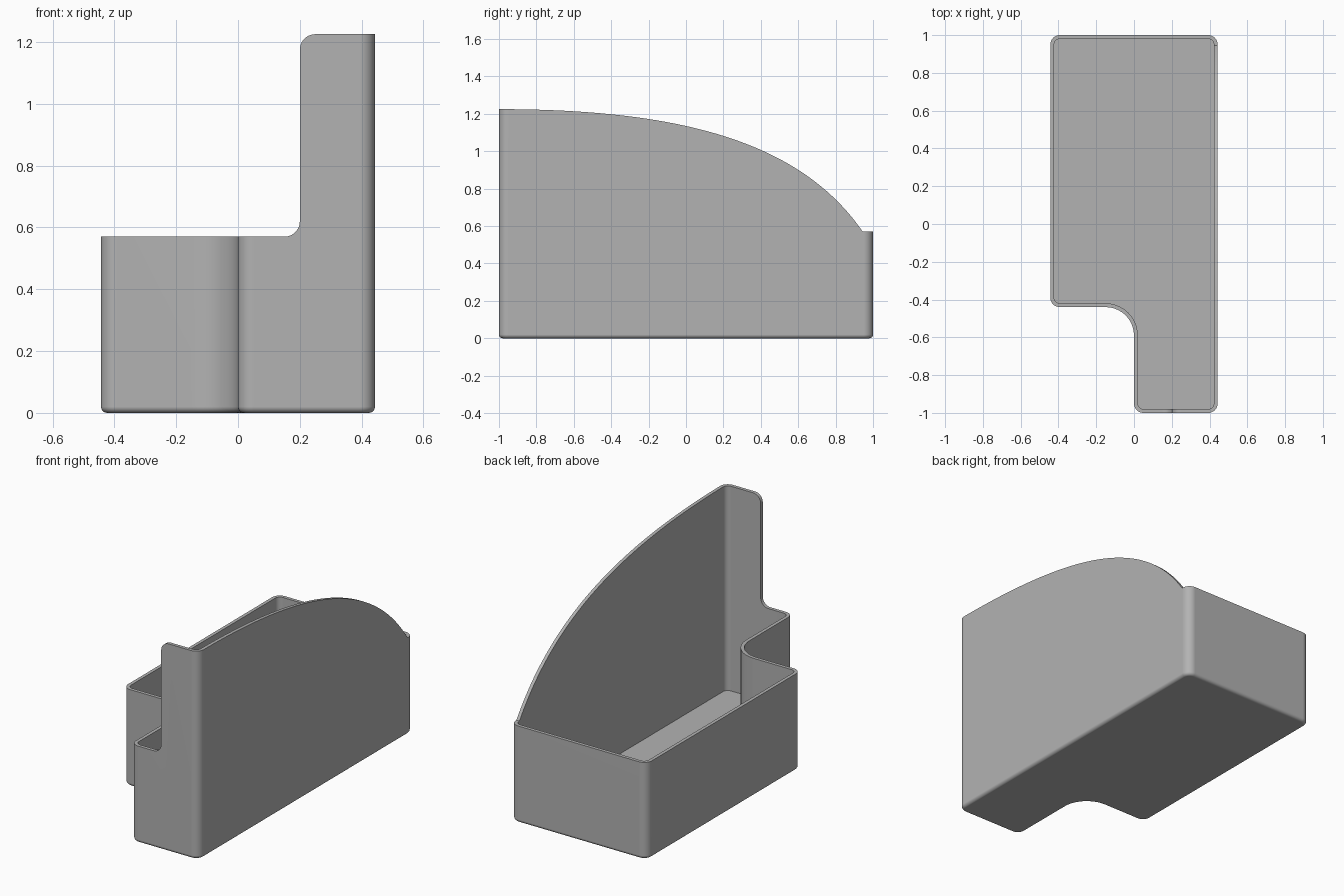
import bpy
import bmesh
from math import sin, cos, radians
from mathutils import Vector
from mathutils.geometry import interpolate_bezier

if "Cube" in bpy.data.objects:
    bpy.data.objects.remove(bpy.data.objects["Cube"])

WALL, LOW, HIGH, TOP = 0.02, 0.57, 1.225, 1.5
LEFT, RIGHT, STEP, R, COVE = -0.443, 0.443, -0.44, 0.05, 0.15

grey = bpy.data.materials.new("plain grey")
grey.use_nodes = True
grey.diffuse_color = (0.45, 0.45, 0.45, 1)
grey.node_tree.nodes["Principled BSDF"].inputs["Base Color"].default_value = grey.diffuse_color


def arc(cx, cy, r, start, sweep=90, n=10):
    angles = [radians(start + sweep * i / n) for i in range(n + 1)]
    return [(cx + r * cos(a), cy + r * sin(a)) for a in angles]


def outline(inset):
    """Rounded plan outline with one stepped corner, moved inwards."""
    r = R - inset
    return (arc(R, -1 + R, r, 180) + arc(RIGHT - R, -1 + R, r, 270)
            + arc(RIGHT - R, 1 - R, r, 0) + arc(LEFT + R, 1 - R, r, 90)
            + arc(LEFT + R, STEP + R, r, 180)
            + arc(-COVE, STEP - COVE, COVE + inset, 90, -90))


def loft(name, rings):
    """Closed solid through rings of matching 3D points."""
    bm = bmesh.new()
    loops = [[bm.verts.new(p) for p in ring] for ring in rings]
    for a, b in zip(loops, loops[1:]):
        for i in range(len(a)):
            j = (i + 1) % len(a)
            bm.faces.new((a[i], a[j], b[j], b[i]))
    bm.faces.new(loops[0][::-1])
    bm.faces.new(loops[-1])
    bmesh.ops.recalc_face_normals(bm, faces=bm.faces)
    mesh = bpy.data.meshes.new(name)
    bm.to_mesh(mesh)
    bm.free()
    mesh.materials.append(grey)
    obj = bpy.data.objects.new(name, mesh)
    bpy.context.collection.objects.link(obj)
    return obj


def level(inset, z):
    return [(x, y, z) for x, y in outline(inset)]


# Outer body with a rounded bottom edge
edge = [level(WALL - d, WALL + h) for d, h in arc(0, 0, WALL, 270, n=5)]
holder = loft("holder_body", edge + [level(0, TOP)])

# Hollow interior
cavity = loft("cavity_cutter", [level(WALL, WALL), level(WALL, TOP + 1)])

# Low rim stepping up to the tall side panel
front = ([(-1, LOW)] + arc(0.15, LOW + R, R, 270)
         + arc(0.2 + R, HIGH - R, R, 180, -90) + [(0.2 + R, 2), (-1, 2)])
rim = loft("rim_cutter", [[(x, y, z) for x, z in front] for y in (-2, 2)])

# Sweeping top edge of the tall side panel
curve = interpolate_bezier(Vector((-1, HIGH)), Vector((0, HIGH)),
                           Vector((0.62, 1.04)), Vector((0.945, LOW)), 48)
side = [(-2, HIGH)] + [tuple(p) for p in curve] + [(2, LOW), (2, 2), (-2, 2)]
sweep = loft("sweep_cutter", [[(x, y, z) for y, z in side] for x in (-2, 2)])

bpy.context.view_layer.objects.active = holder
holder.select_set(True)
for cutter in (cavity, rim, sweep):
    mod = holder.modifiers.new(cutter.name, "BOOLEAN")
    mod.operation, mod.solver, mod.object = "DIFFERENCE", "EXACT", cutter
    bpy.ops.object.modifier_apply(modifier=mod.name)
    bpy.data.objects.remove(cutter)

# Smooth rounded corners, flat walls
bpy.ops.object.shade_smooth_by_angle(angle=radians(35))
normals = holder.modifiers.new("flat_walls", "WEIGHTED_NORMAL")
normals.keep_sharp = True
